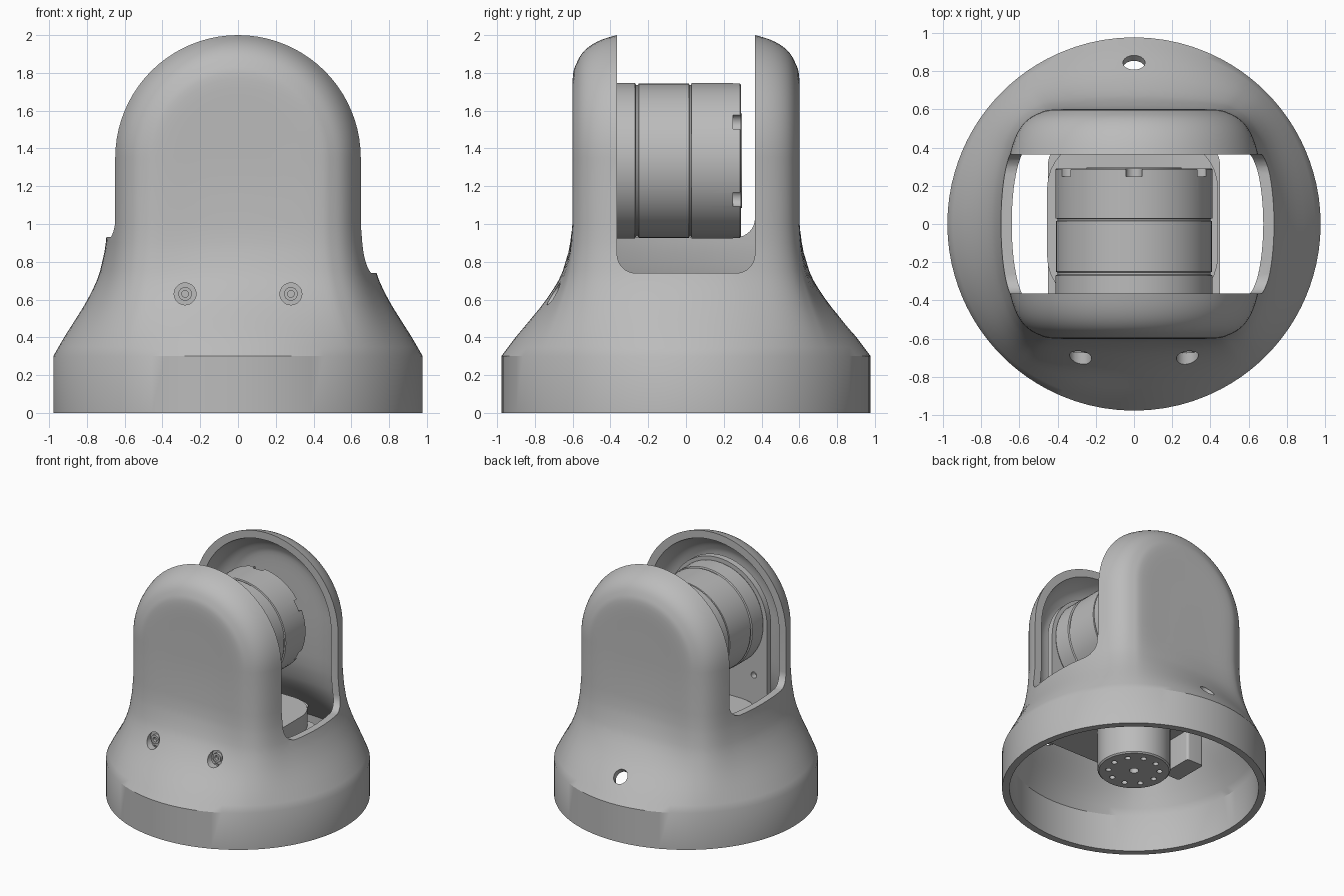
import bpy, bmesh, math
from mathutils import Vector

cube = bpy.data.objects.get("Cube")
if cube:
    bpy.data.objects.remove(cube)

GREY = (0.5, 0.5, 0.5, 1)
mat = bpy.data.materials.new("plain grey")
mat.use_nodes = True
mat.diffuse_color = GREY
mat.node_tree.nodes["Principled BSDF"].inputs["Base Color"].default_value = GREY


def finish(name, bm):
    bmesh.ops.remove_doubles(bm, verts=bm.verts, dist=1e-4)
    bmesh.ops.recalc_face_normals(bm, faces=bm.faces)
    me = bpy.data.meshes.new(name)
    bm.to_mesh(me)
    bm.free()
    me.materials.append(mat)
    ob = bpy.data.objects.new(name, me)
    bpy.context.collection.objects.link(ob)
    return ob


def smooth(ob, angle=30):
    bpy.ops.object.select_all(action='DESELECT')
    ob.select_set(True)
    bpy.context.view_layer.objects.active = ob
    bpy.ops.object.shade_smooth_by_angle(angle=math.radians(angle))


def loft(name, rings):
    bm = bmesh.new()
    vs = [[bm.verts.new(p) for p in r] for r in rings]
    n = len(vs[0])
    for a, b in zip(vs, vs[1:]):
        for i in range(n):
            j = (i + 1) % n
            bm.faces.new((a[i], a[j], b[j], b[i]))
    bm.faces.new(vs[0])
    if (vs[-1][0].co - vs[-1][n // 2].co).length > 1e-3 and name not in ("shell", "cavity"):
        bm.faces.new(vs[-1])
    return finish(name, bm)


def turned(name, profile, start, axis, seg=64):
    """Stack of (radius, distance) circles along an axis."""
    q = Vector(axis).to_track_quat('Z', 'Y')
    rings = [[Vector(start) + q @ Vector((r * math.cos(k * math.tau / seg),
              r * math.sin(k * math.tau / seg), d)) for k in range(seg)] for r, d in profile]
    return loft(name, rings)


def cylinder(name, r, a, b, seg=32):
    d = Vector(b) - Vector(a)
    return turned(name, [(r, 0), (r, d.length)], a, d, seg)


def prism(name, pts, place, lo, hi):
    """Outline extruded along an axis chosen by place(u, v, w)."""
    return loft(name, [[place(u, v, w) for u, v in pts] for w in (lo, hi)])


def rounded_rect(u0, u1, v0, v1, r, steps=8):
    corners = [(u1 - r, v1 - r), (u0 + r, v1 - r), (u0 + r, v0 + r), (u1 - r, v0 + r)]
    return [(cu + r * math.cos(a), cv + r * math.sin(a))
            for k, (cu, cv) in enumerate(corners)
            for a in [(k + s / steps) * math.pi / 2 for s in range(steps + 1)]]


def cut(target, cutters):
    bpy.context.view_layer.objects.active = target
    for c in cutters:
        m = target.modifiers.new("cut", 'BOOLEAN')
        m.operation, m.solver, m.object = 'DIFFERENCE', 'EXACT', c
        bpy.ops.object.modifier_apply(modifier=m.name)
        bpy.data.objects.remove(c)


# Housing: round base blending into a rounded tower with a domed top
QUARTER = [(.69, 0), (.68, .2), (.65, .365), (.615, .47), (.565, .54), (.5, .58), (.42, .6), (.2, .6)]
BLEND = [(.3, 0), (.35, .1), (.4, .2), (.45, .31), (.5, .42), (.55, .53), (.6, .63), (.65, .72),
         (.7, .8), (.75, .86), (.8, .9), (.85, .94), (.9, .965), (1.0, 1), (1.35, 1)]


def section():
    right = QUARTER + [(0, .6)] + [(-x, y) for x, y in reversed(QUARTER)]
    pts = right + [(-x, -y) for x, y in right[1:-1]]
    n, out = len(pts), []
    for i in range(n):
        p0, p1, p2, p3 = [Vector(pts[(i + k) % n]) for k in (-1, 0, 1, 2)]
        for s in range(4):
            t = s / 4
            out.append(p1 + .5 * t * (p2 - p0 + t * (2 * p0 - 5 * p1 + 4 * p2 - p3
                       + t * (3 * (p1 - p2) + p3 - p0))))
    return out


def tower(name, wall, bottom):
    sec = [Vector((p.x * (1 - wall / .67), p.y * (1 - wall / .6))) for p in section()]
    circ = [p.normalized() * (.978 - wall) for p in sec]
    rings = [[(c.x, c.y, bottom) for c in circ]]
    for z, t in BLEND:
        rings.append([(*c.lerp(p, t), z) for c, p in zip(circ, sec)])
    for k in range(1, 21):
        a = k * math.pi / 40
        rings.append([(p.x * math.cos(a), p.y, 1.35 + abs(p.x) * math.sin(a)) for p in sec])
    return loft(name, rings)


shell = tower("shell", 0, 0)
along_x = lambda u, v, w: (w, u, v)
along_y = lambda u, v, w: (u, w, v)
along_z = lambda u, v, w: (u, v, w)
cutters = [tower("cavity", .055, -.05),
           prism("low_slot", rounded_rect(-.365, .365, .74, 2.6, .1), along_x, -.2, 1.3),
           prism("high_slot", rounded_rect(-.365, .365, .93, 2.6, .1), along_x, -1.3, .1),
           cylinder("back_hole", .058, (0, .64, .24), (0, 1.04, .68))]
for x in (-.28, .28):
    cutters.append(cylinder("front_hole", .058, (x, -.5, .63), (x, -1.1, .63)))
cut(shell, cutters)
shell.name = "housing"
smooth(shell)

# Recessed screws behind the front holes
for side, x in (("right", -.28), ("left", .28)):
    turned(side + "_screw_seat", [(.065, 0), (.065, .06), (.036, .06), (.036, .085), (.018, .085), (.018, .06)],
           (x, -.59, .63), (0, -1, 0), 24)

# Upper motor lying front to back
motor = turned("upper_motor", [(.405, 0), (.412, .01), (.412, .15), (.402, .155), (.402, .165), (.408, .17),
                               (.408, .435), (.402, .438), (.402, .447), (.412, .45), (.412, .705),
                               (.407, .71), (.25, .71), (.25, .716)],
               (0, -.42, 1.335), (0, 1, 0), 72)
notches = []
for k in range(6):
    a = math.radians(90 + 60 * k)
    c = Vector((.4 * math.cos(a), 0, 1.335 + .4 * math.sin(a)))
    notches.append(cylinder("notch", .045, c + Vector((0, .25, 0)), c + Vector((0, .4, 0)), 16))
cut(motor, notches)
smooth(motor)

# Upright mounting plate with an arched top
arch = [(-.44, .5), (.44, .5)] + [(.44 * math.cos(a), 1.335 + .44 * math.sin(a))
                                  for a in [k * math.pi / 32 for k in range(33)]]
plate = prism("mounting_plate", arch, along_y, -.47, -.42)
cut(plate, [cylinder("plate_hole", .025, (x, -.6, .9), (x, -.3, .9), 16) for x in (-.32, .32)])
smooth(plate)

# Floor slab and lower motor carrier
smooth(prism("floor_plate", rounded_rect(-.45, .45, -.54, .4, .08), along_z, .5, .54))
smooth(prism("motor_carrier", rounded_rect(-.455, .44, -.42, .44, .25), along_z, .53, .68))
smooth(prism("connector_block", rounded_rect(-.45, -.3, -.02, .26, .02), along_z, .25, .51))

# Lower motor with a drilled output face
lower = turned("lower_motor", [(.26, 0), (.27, .01), (.27, .36)], (0, 0, .155), (0, 0, 1), 64)
holes = [cylinder("centre_hole", .035, (0, 0, .1), (0, 0, .2), 16)]
for k in range(10):
    a = k * math.tau / 10
    x, y = .19 * math.cos(a), .19 * math.sin(a)
    holes.append(cylinder("ring_hole", .022, (x, y, .1), (x, y, .2), 16))
cut(lower, holes)
smooth(lower)
